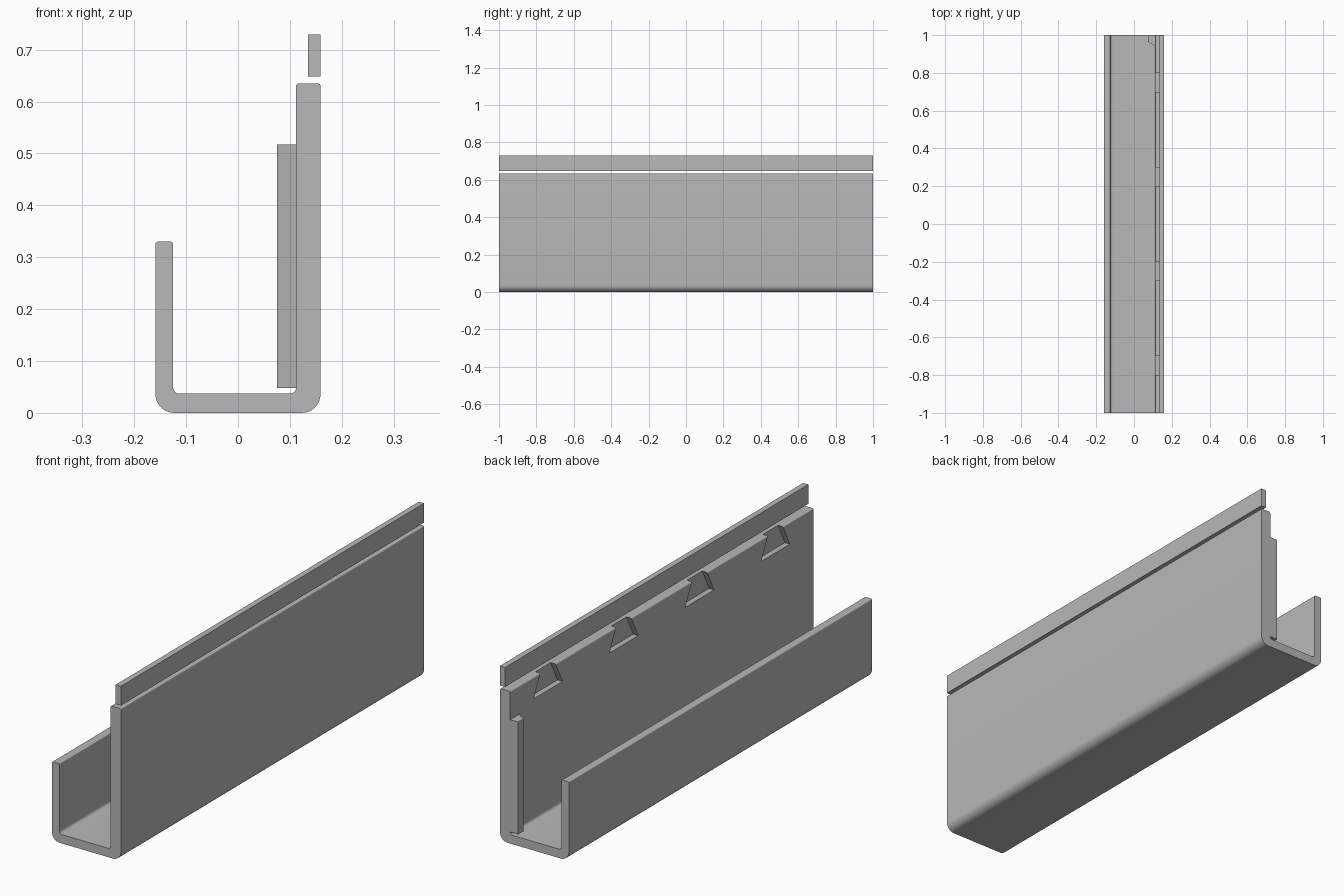
import bpy, bmesh, math
from mathutils import Vector

cube = bpy.data.objects.get("Cube")
if cube:
    bpy.data.objects.remove(cube, do_unlink=True)

grey = bpy.data.materials.new("plain grey")
grey.use_nodes = True
GREY = (0.48, 0.48, 0.48, 1)
grey.diffuse_color = GREY
grey.node_tree.nodes["Principled BSDF"].inputs["Base Color"].default_value = GREY


def prism(name, points, offset):
    """Extrude a closed outline of 3D points along an offset."""
    bm = bmesh.new()
    face = bm.faces.new([bm.verts.new(p) for p in points])
    new = bmesh.ops.extrude_face_region(bm, geom=[face])["geom"]
    bmesh.ops.translate(bm, vec=offset, verts=[v for v in new if isinstance(v, bmesh.types.BMVert)])
    bmesh.ops.recalc_face_normals(bm, faces=bm.faces)
    mesh = bpy.data.meshes.new(name)
    bm.to_mesh(mesh)
    bm.free()
    mesh.materials.append(grey)
    obj = bpy.data.objects.new(name, mesh)
    bpy.context.collection.objects.link(obj)
    return obj


def rounded(corners, steps=8):
    """Round each right-angled (x, z, radius) corner of an outline."""
    out = []
    for i, (x, z, r) in enumerate(corners):
        p = Vector((x, z))
        a = (Vector(corners[i - 1][:2]) - p).normalized() * r
        b = (Vector(corners[(i + 1) % len(corners)][:2]) - p).normalized() * r
        for k in range(steps + 1):
            t = k / steps * math.pi / 2
            out.append(p + a * (1 - math.sin(t)) + b * (1 - math.cos(t)))
    return out


# J-shaped channel: low wall, floor and tall wall
outline = rounded([
    (-0.159, 0.33, 0.005), (-0.159, 0, 0.036), (0.159, 0, 0.036), (0.159, 0.635, 0.005),
    (0.112, 0.635, 0.005), (0.112, 0.037, 0.012), (-0.125, 0.037, 0.012), (-0.125, 0.33, 0.005)])
channel = prism("channel", [(p.x, -1, p.y) for p in outline], (0, 2, 0))

# Dovetail notches along the inner top of the tall wall
for y in (-0.75, -0.25, 0.25, 0.75):
    shape = [(-0.095, 0.545), (0.095, 0.545), (0.04, 0.655), (-0.04, 0.655)]
    cutter = prism("notch_cutter", [(0.09, y + dy, z) for dy, z in shape], (0.045, 0, 0))
    cutter.hide_render = True
    cut = channel.modifiers.new("notch", 'BOOLEAN')
    cut.operation, cut.solver, cut.object = 'DIFFERENCE', 'EXACT', cutter
    bpy.context.view_layer.objects.active = channel
    bpy.ops.object.modifier_apply(modifier=cut.name)
    bpy.data.objects.remove(cutter, do_unlink=True)

bpy.ops.object.select_all(action='DESELECT')
channel.select_set(True)
bpy.context.view_layer.objects.active = channel
bpy.ops.object.shade_smooth_by_angle(angle=math.radians(30))

# Separate strip floating above the tall wall
strip = [(0.135, 0.648), (0.159, 0.648), (0.159, 0.729), (0.135, 0.729)]
prism("top_strip", [(x, -1, z) for x, z in strip], (0, 2, 0))

# Upright end stop with a bevelled inner side
stop = [(0.112, 1), (0.075, 1), (0.075, 0.965), (0.112, 0.94)]
prism("end_stop", [(x, y, 0.048) for x, y in stop], (0, 0, 0.469))
